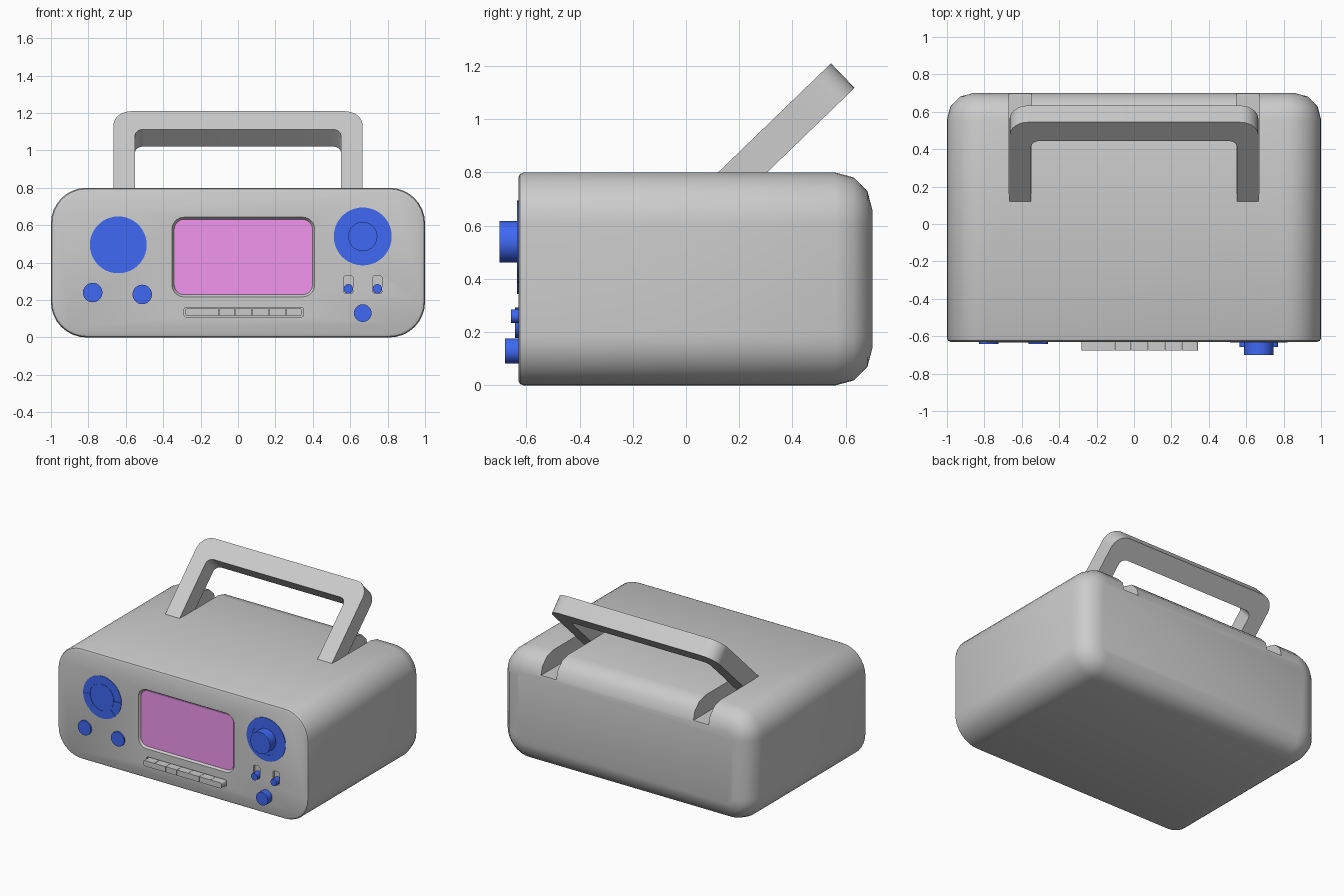
import bpy, bmesh
from math import sin, cos, pi, radians

if "Cube" in bpy.data.objects:
    bpy.data.objects.remove(bpy.data.objects["Cube"])


def material(name, rgb):
    m = bpy.data.materials.new(name)
    m.diffuse_color = (*rgb, 1)
    m.use_nodes = True
    m.node_tree.nodes["Principled BSDF"].inputs["Base Color"].default_value = m.diffuse_color
    return m


BLUE = material("control_blue", (0.05, 0.14, 0.9))
MAGENTA = material("display_magenta", (0.88, 0.3, 0.86))
FRONT = -0.63


def smooth(ob):
    bpy.ops.object.select_all(action='DESELECT')
    ob.select_set(True)
    bpy.context.view_layer.objects.active = ob
    bpy.ops.object.shade_smooth_by_angle(angle=radians(32))


def loft(name, rings, mat=None):
    """Skin a list of equal-length closed rings and cap both ends."""
    bm = bmesh.new()
    vs = [[bm.verts.new(p) for p in ring] for ring in rings]
    for a, b in zip(vs, vs[1:]):
        for i in range(len(a)):
            j = (i + 1) % len(a)
            bm.faces.new((a[i], a[j], b[j], b[i]))
    bm.faces.new(vs[0])
    bm.faces.new(vs[-1])
    bmesh.ops.recalc_face_normals(bm, faces=bm.faces)
    me = bpy.data.meshes.new(name)
    bm.to_mesh(me)
    bm.free()
    ob = bpy.data.objects.new(name, me)
    bpy.context.collection.objects.link(ob)
    if mat:
        me.materials.append(mat)
    smooth(ob)
    return ob


def rounded(x0, x1, z0, z1, r, y, inset=0.0, n=8):
    """Rounded rectangle ring in the XZ plane."""
    x0, x1, z0, z1, r = x0 + inset, x1 - inset, z0 + inset, z1 - inset, r - inset
    corners = ((x1 - r, z1 - r), (x0 + r, z1 - r), (x0 + r, z0 + r), (x1 - r, z0 + r))
    return [(cx + r * cos((k + i / n) * pi / 2), y, cz + r * sin((k + i / n) * pi / 2))
            for k, (cx, cz) in enumerate(corners) for i in range(n + 1)]


def turned(name, x, z, profile, n=40):
    """Round control turned about the y axis from (radius, y) pairs."""
    return loft(name, [[(x + r * cos(2 * pi * i / n), y, z + r * sin(2 * pi * i / n))
                        for i in range(n)] for r, y in profile], BLUE)


# body: small front bevel, large rounded back
steps = [(0.02, FRONT), (0.006, FRONT + 0.006), (0, FRONT + 0.02)]
steps += [(0.14 * (1 - cos(a)), 0.56 + 0.14 * sin(a)) for a in (i * pi / 6 for i in range(4))]
body = loft("body", [rounded(-1, 1, 0, 0.8, 0.19, y, d) for d, y in steps])

# recesses in the body: display, key row, sliders, handle channels
screen = (-0.353, 0.41, 0.217, 0.643, 0.065)
keys = (-0.289, 0.351, 0.109, 0.161, 0.015)
cutters = [
    loft("display_cutter", [rounded(*screen, FRONT - 0.02, -0.002),
                            rounded(*screen, FRONT, 0),
                            rounded(*screen, FRONT + 0.018, 0.012)]),
    loft("key_cutter", [rounded(*keys, y) for y in (FRONT - 0.02, FRONT + 0.02)])]
for x in (0.59, 0.745):
    cutters.append(loft("slider_cutter", [rounded(x - 0.026, x + 0.026, 0.235, 0.33, 0.015, y)
                                          for y in (FRONT - 0.02, FRONT + 0.02)]))
for s in (-1, 1):
    cutters.append(loft("channel_cutter", [[(s * x, y, z) for x, z in
                        ((0.547, 0.67), (0.668, 0.67), (0.668, 0.9), (0.547, 0.9))]
                        for y in (0.16, 0.8)]))
for c in cutters:
    c.hide_render = True
    mod = body.modifiers.new("cut", 'BOOLEAN')
    mod.operation, mod.object, mod.solver = 'DIFFERENCE', c, 'EXACT'
    bpy.context.view_layer.objects.active = body
    bpy.ops.object.modifier_apply(modifier=mod.name)
for c in cutters:
    bpy.data.objects.remove(c)
smooth(body)

# display panel
loft("display", [rounded(*screen, y, 0.0125) for y in (FRONT + 0.012, FRONT + 0.03)], MAGENTA)

# row of seven keys, the end ones with rounded outer corners
edges = [-0.282 + i * 0.626 / 7 for i in range(8)]
for i in range(7):
    x0, x1 = edges[i] + 0.001, edges[i + 1] - 0.001
    ring = rounded(x0, x1, 0.115, 0.155, 0.012, 0, n=4)
    if i < 6:   # square right side
        ring = [(x1 if x > x1 - 0.013 else x, y, z if x < x1 - 0.013 else (0.155 if z > 0.135 else 0.115))
                for x, y, z in ring]
    if i > 0:   # square left side
        ring = [(x0 if x < x0 + 0.013 else x, y, z if x > x0 + 0.013 else (0.155 if z > 0.135 else 0.115))
                for x, y, z in ring]
    ring = [p for k, p in enumerate(ring) if p != ring[k - 1]]
    loft("key", [[(x, y, z) for x, _, z in ring] for y in (-0.677, FRONT + 0.03)])

# left control pad: backing, centre disc and four ring segments
PX, PZ = -0.64, 0.495
turned("pad_backing", PX, PZ, [(0.15, FRONT - 0.001), (0.15, FRONT + 0.01)])
turned("pad_centre", PX, PZ, [(0.093, FRONT - 0.004), (0.093, FRONT + 0.01)])
for a0, a1 in ((0, 180), (180, 225), (225, 315), (315, 360)):
    n = max(4, (a1 - a0) // 8)
    angles = [radians(a0 + 1.2 + (a1 - a0 - 2.4) * i / n) for i in range(n + 1)]
    loft("pad_segment", [[(PX + r * cos(a), y, PZ + r * sin(a)) for r, y in
         ((0.097, FRONT - 0.004), (0.152, FRONT - 0.004), (0.152, FRONT + 0.01), (0.097, FRONT + 0.01))]
         for a in angles], BLUE)

# volume knob with its flat surround
turned("volume_knob", 0.667, 0.54,
       [(0.078, -0.70), (0.078, FRONT - 0.001), (0.11, FRONT - 0.001),
        (0.11, FRONT - 0.004), (0.155, FRONT - 0.004), (0.155, FRONT + 0.01)])

# small round buttons and slider tips
for name, x, z, r, y in (("left_button", -0.777, 0.24, 0.052, -0.642),
                         ("left_button", -0.512, 0.23, 0.052, -0.642),
                         ("power_button", 0.667, 0.13, 0.047, -0.68),
                         ("slider_tip", 0.59, 0.26, 0.025, -0.658),
                         ("slider_tip", 0.745, 0.26, 0.025, -0.658)):
    turned(name, x, z, [(r, y), (r, FRONT + 0.03)], 28)

# carrying handle: rectangular section swept round a U and tilted back
TILT, THICK, TOP = radians(44), 0.128, 0.59


def on_handle(x, u, w):
    return (x, 0.12 + u * cos(TILT) + w * sin(TILT), 0.8 + u * sin(TILT) - w * cos(TILT))


def u_path(half, top, r, n=8):
    arc = [(half - r + r * cos(i * pi / 2 / n), top - r + r * sin(i * pi / 2 / n)) for i in range(n + 1)]
    right = [(half, -0.05)] + arc
    return right + [(-x, u) for x, u in reversed(right)]


loft("handle", [[on_handle(*o, 0), on_handle(*i, 0), on_handle(*i, THICK), on_handle(*o, THICK)]
                for o, i in zip(u_path(0.665, TOP, 0.1), u_path(0.55, TOP - 0.14, 0.045))])
